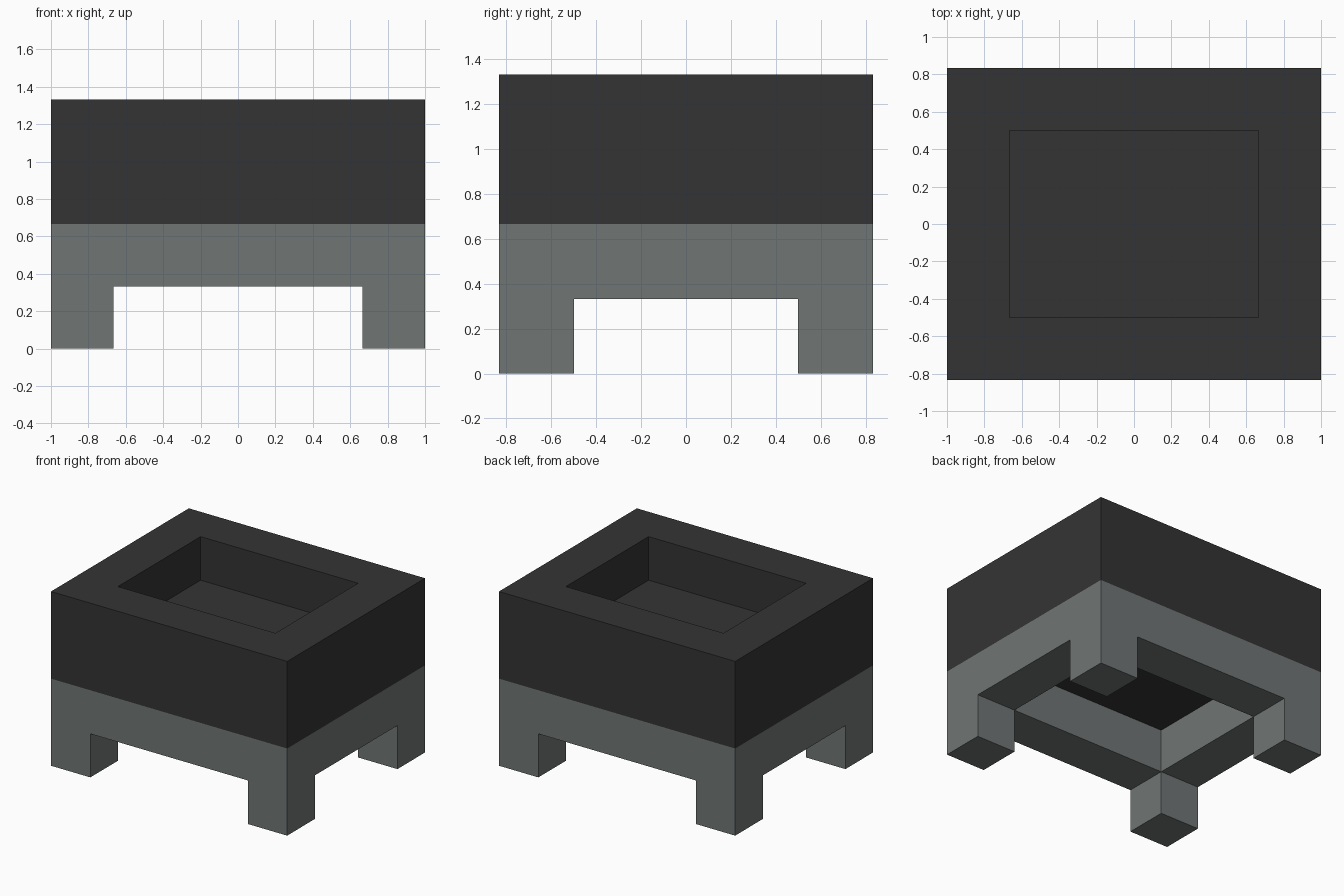
import bpy, bmesh

if "Cube" in bpy.data.objects:
    bpy.data.objects.remove(bpy.data.objects["Cube"])

U = 1 / 3                      # block unit
HX, HY = 3 * U, 2.5 * U        # half width and half depth


def material(name, rgb):
    m = bpy.data.materials.new(name)
    m.diffuse_color = (*rgb, 1)
    m.use_nodes = True
    m.node_tree.nodes["Principled BSDF"].inputs["Base Color"].default_value = m.diffuse_color
    return m


def finish(bm, name, mat):
    me = bpy.data.meshes.new(name)
    bm.to_mesh(me)
    bm.free()
    me.materials.append(mat)
    bpy.context.collection.objects.link(bpy.data.objects.new(name, me))


def raise_faces(bm, faces, dz, keep=False):
    """Extrude faces vertically and return the new end faces."""
    res = bmesh.ops.extrude_face_region(bm, geom=faces, use_keep_orig=keep)["geom"]
    verts = [g for g in res if isinstance(g, bmesh.types.BMVert)]
    bmesh.ops.translate(bm, verts=verts, vec=(0, 0, dz))
    if not keep:
        bmesh.ops.delete(bm, geom=[f for f in faces if f.is_valid], context='FACES_ONLY')
    return [g for g in res if isinstance(g, bmesh.types.BMFace)]


dark = material("charcoal", (0.0343, 0.0343, 0.0343))
grey = material("stone grey", (0.162, 0.181, 0.178))

# Upper tray: a box with a recess sunk into its top
bm = bmesh.new()
bmesh.ops.create_cube(bm, size=1)
bmesh.ops.scale(bm, verts=bm.verts, vec=(2 * HX, 2 * HY, 2 * U))
bmesh.ops.translate(bm, verts=bm.verts, vec=(0, 0, 3 * U))
bm.normal_update()
top = next(f for f in bm.faces if f.normal.z > 0.9)
bottom = next(f for f in bm.faces if f.normal.z < -0.9)
bmesh.ops.inset_region(bm, faces=[top], thickness=U, use_even_offset=True)
raise_faces(bm, [top], -U)
# drop the rim of the underside, hidden on the base frame
rim = bmesh.ops.inset_region(bm, faces=[bottom], thickness=U, use_even_offset=True)["faces"]
bmesh.ops.recalc_face_normals(bm, faces=bm.faces)
bmesh.ops.delete(bm, geom=rim, context='FACES_ONLY')
finish(bm, "upper_tray", dark)

# Base: an open rectangular frame with a square leg at each corner
bm = bmesh.new()
xs, ys = (-HX, -HX + U, HX - U, HX), (-HY, -HY + U, HY - U, HY)
grid = [[bm.verts.new((x, y, U)) for y in ys] for x in xs]
cells = {(i, j): bm.faces.new((grid[i][j], grid[i + 1][j], grid[i + 1][j + 1], grid[i][j + 1]))
         for i in range(3) for j in range(3) if (i, j) != (1, 1)}
bm.verts.remove  # all grid points are used by the frame
frame_top = raise_faces(bm, list(cells.values()), U, keep=True)
for i in (0, 2):
    for j in (0, 2):
        raise_faces(bm, [cells[i, j]], -U)
bmesh.ops.recalc_face_normals(bm, faces=bm.faces)
bmesh.ops.delete(bm, geom=frame_top, context='FACES_ONLY')
finish(bm, "base_frame_with_legs", grey)
